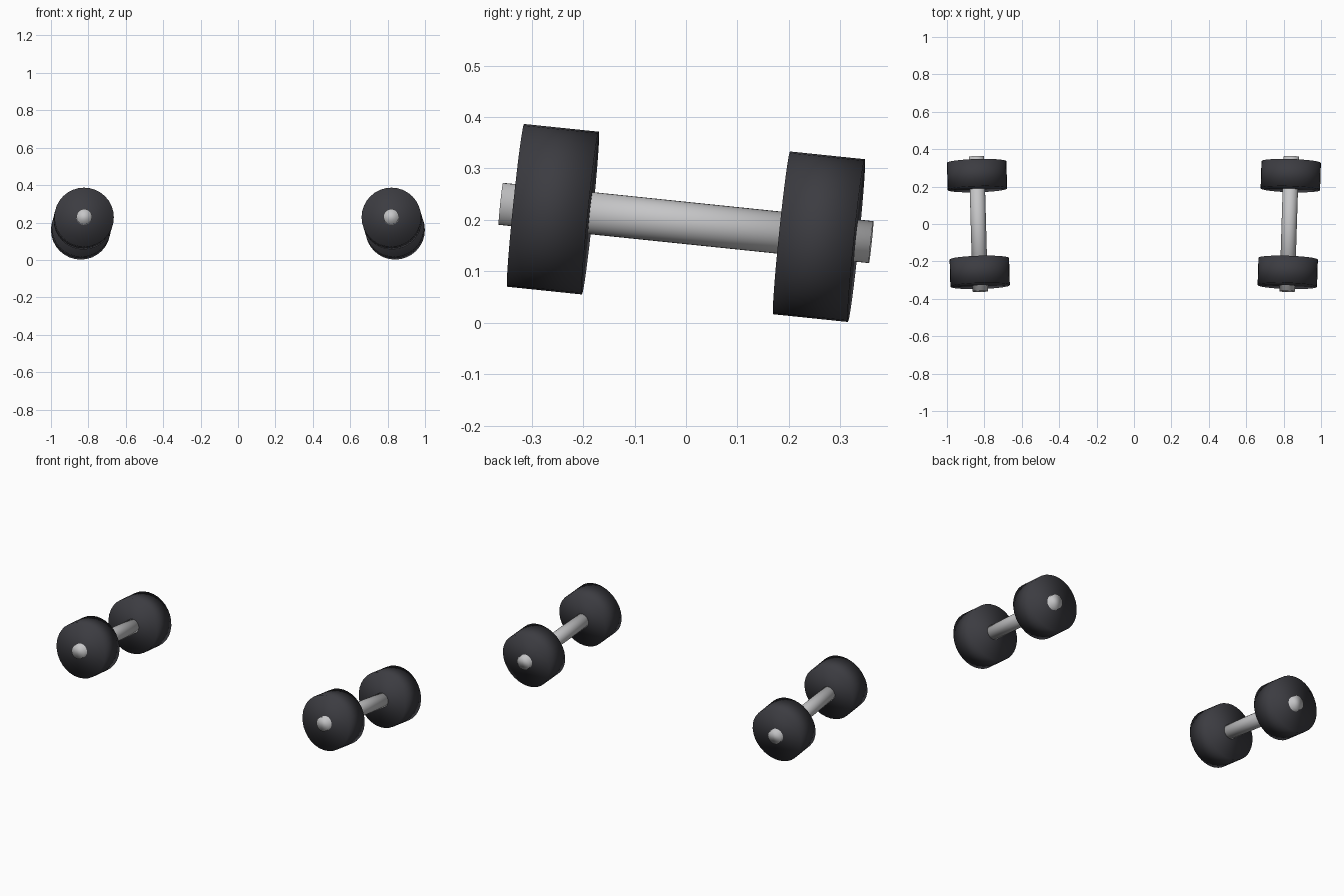
import bpy
import math
from mathutils import Matrix

if "Cube" in bpy.data.objects:
    bpy.data.objects.remove(bpy.data.objects["Cube"])


def make_material(name, rgb):
    mat = bpy.data.materials.new(name)
    mat.diffuse_color = (*rgb, 1)
    mat.use_nodes = True
    mat.node_tree.nodes["Principled BSDF"].inputs["Base Color"].default_value = mat.diffuse_color
    return mat


rubber = make_material("black rubber", (0.045, 0.045, 0.053))
steel = make_material("brushed steel", (0.56, 0.56, 0.57))


def cylinder(name, radius, length, offset, sides, mat, frame):
    """Smooth cylinder lying along the local y axis of a dumbbell frame."""
    bpy.ops.mesh.primitive_cylinder_add(vertices=sides, radius=radius, depth=length)
    obj = bpy.context.object
    obj.name = name
    obj.matrix_world = (frame @ Matrix.Translation((0, offset, 0))
                        @ Matrix.Rotation(math.pi / 2, 4, 'X'))
    obj.data.materials.append(mat)
    bpy.ops.object.shade_smooth()


# Two dumbbells, tipped down at the back and turned slightly outward
for side, x, yaw in (("left", -0.832, 1.6), ("right", 0.830, -1.8)):
    frame = (Matrix.Translation((x, 0, 0.194))
             @ Matrix.Rotation(math.radians(yaw), 4, 'Z')
             @ Matrix.Rotation(math.radians(-5.9), 4, 'X'))
    cylinder(side + "_bar", 0.041, 0.724, 0, 32, steel, frame)
    for end, y in (("front", -0.26), ("back", 0.26)):
        cylinder(f"{side}_{end}_weight", 0.159, 0.146, y, 32, rubber, frame)
